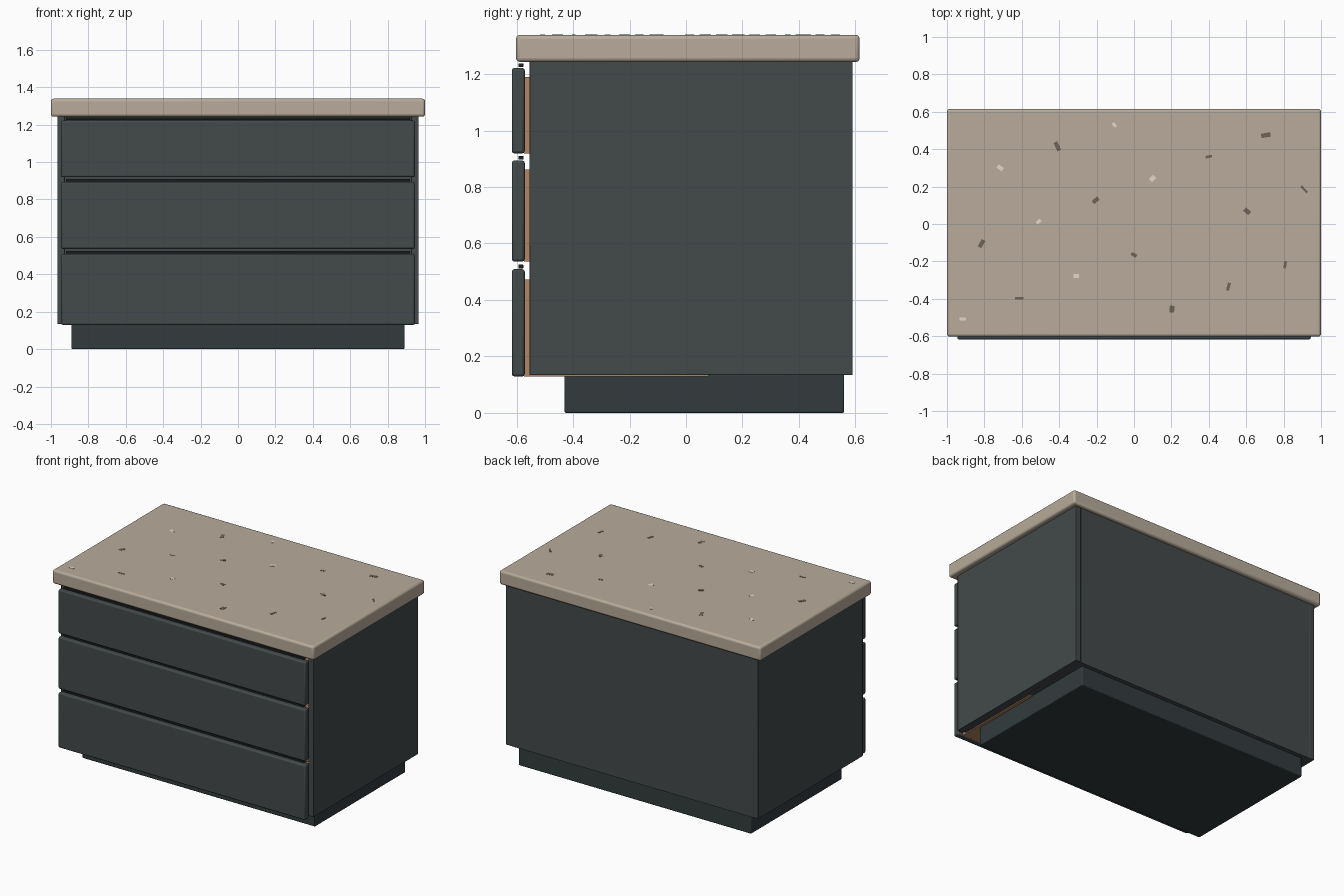
import bpy, math


def material(name, rgb):
    m = bpy.data.materials.new(name)
    m.diffuse_color = (*rgb, 1)
    return m


PAINT = material("slate_paint", (0.056, 0.067, 0.070))
BASE = material("dark_base", (0.033, 0.044, 0.048))
METAL = material("black_metal", (0.015, 0.016, 0.018))
WOOD = material("wood", (0.45, 0.24, 0.13))
STONE = material("stone", (0.48, 0.41, 0.325))
DARK = material("dark_fleck", (0.16, 0.125, 0.095))
LIGHT = material("light_fleck", (0.75, 0.69, 0.58))


def box(name, x, y, z, mat, bevel=0.0, segments=2, angle=0.0):
    """Box from (min, max) ranges, optionally bevelled and turned about z."""
    lo, hi = zip(x, y, z)
    bpy.ops.mesh.primitive_cube_add(size=1, location=[(a + b) / 2 for a, b in zip(lo, hi)])
    o = bpy.context.object
    o.name = name
    o.scale = [b - a for a, b in zip(lo, hi)]
    bpy.ops.object.transform_apply(location=False, rotation=False, scale=True)
    o.rotation_euler.z = angle
    o.data.materials.append(mat)
    if bevel:
        m = o.modifiers.new("Bevel", 'BEVEL')
        m.width, m.segments = bevel, segments
        bpy.ops.object.shade_smooth_by_angle(angle=math.radians(35))
    return o


# Plinth and worktop
box("plinth", (-0.89, 0.89), (-0.43, 0.56), (0, 0.137), BASE, 0.005)
box("worktop", (-1, 1), (-0.602, 0.615), (1.243, 1.339), STONE, 0.014, 3)

# Carcass panels
for side, s in (("left", -1), ("right", 1)):
    box(side + "_panel", sorted((s * 0.925, s * 0.966)), (-0.555, 0.59), (0.134, 1.245), PAINT, 0.003)
box("back_panel", (-0.93, 0.93), (0.55, 0.589), (0.134, 1.245), PAINT)
box("bottom_panel", (-0.93, 0.93), (-0.54, 0.56), (0.136, 0.165), PAINT)
box("top_panel", (-0.93, 0.93), (-0.54, 0.56), (1.215, 1.245), PAINT)

# Drawers: front bottom, front top, box top
for i, (z0, z1, ztop) in enumerate(((0.129, 0.509, 0.473), (0.536, 0.894, 0.862), (0.919, 1.222, 1.19)), 1):
    n = f"drawer_{i}_"
    box(n + "front", (-0.945, 0.945), (-0.617, -0.571), (z0, z1), PAINT, 0.009)
    box(n + "finger_pull", (-0.92, 0.92), (-0.594, -0.576), (z1 + 0.003, z1 + 0.016), METAL, 0.002)
    box(n + "base", (-0.91, 0.91), (-0.573, 0.08), (z0, z0 + 0.035), WOOD)
    for side, s in (("left", -1), ("right", 1)):
        box(n + side + "_side", sorted((s * 0.88, s * 0.91)), (-0.573, 0.08), (z0, ztop), WOOD)
    box(n + "inner_front", (-0.88, 0.88), (-0.573, -0.545), (z0, ztop), WOOD)
    box(n + "back", (-0.88, 0.88), (0.05, 0.08), (z0, ztop), WOOD)

# Stone flecks: x, y, length, width, angle in degrees
dark = [(-0.41, 0.415, .05, .022, 115), (0.705, 0.475, .05, .024, 10), (0.40, 0.36, .035, .014, 10),
        (0.91, 0.185, .048, .012, -48), (-0.205, 0.127, .038, .022, 40), (0.605, 0.068, .036, .024, -40),
        (-0.815, -0.105, .044, .022, 60), (0, -0.165, .032, .018, -25), (0.808, -0.218, .038, .014, 80),
        (0.505, -0.335, .042, .016, 75), (-0.613, -0.397, .045, .012, 0), (0.203, -0.455, .036, .026, 85)]
light = [(-0.105, 0.53, .028, .016, -50), (-0.715, 0.30, .034, .022, -35), (0.098, 0.243, .032, .024, 45),
         (-0.51, 0.013, .028, .018, 40), (-0.308, -0.278, .03, .02, 0), (-0.915, -0.508, .034, .018, 0)]
for kind, mat, flecks in (("dark", DARK, dark), ("light", LIGHT, light)):
    for x, y, l, w, a in flecks:
        box(kind + "_fleck", (x - l / 2, x + l / 2), (y - w / 2, y + w / 2), (1.334, 1.3405), mat,
            angle=math.radians(a))
